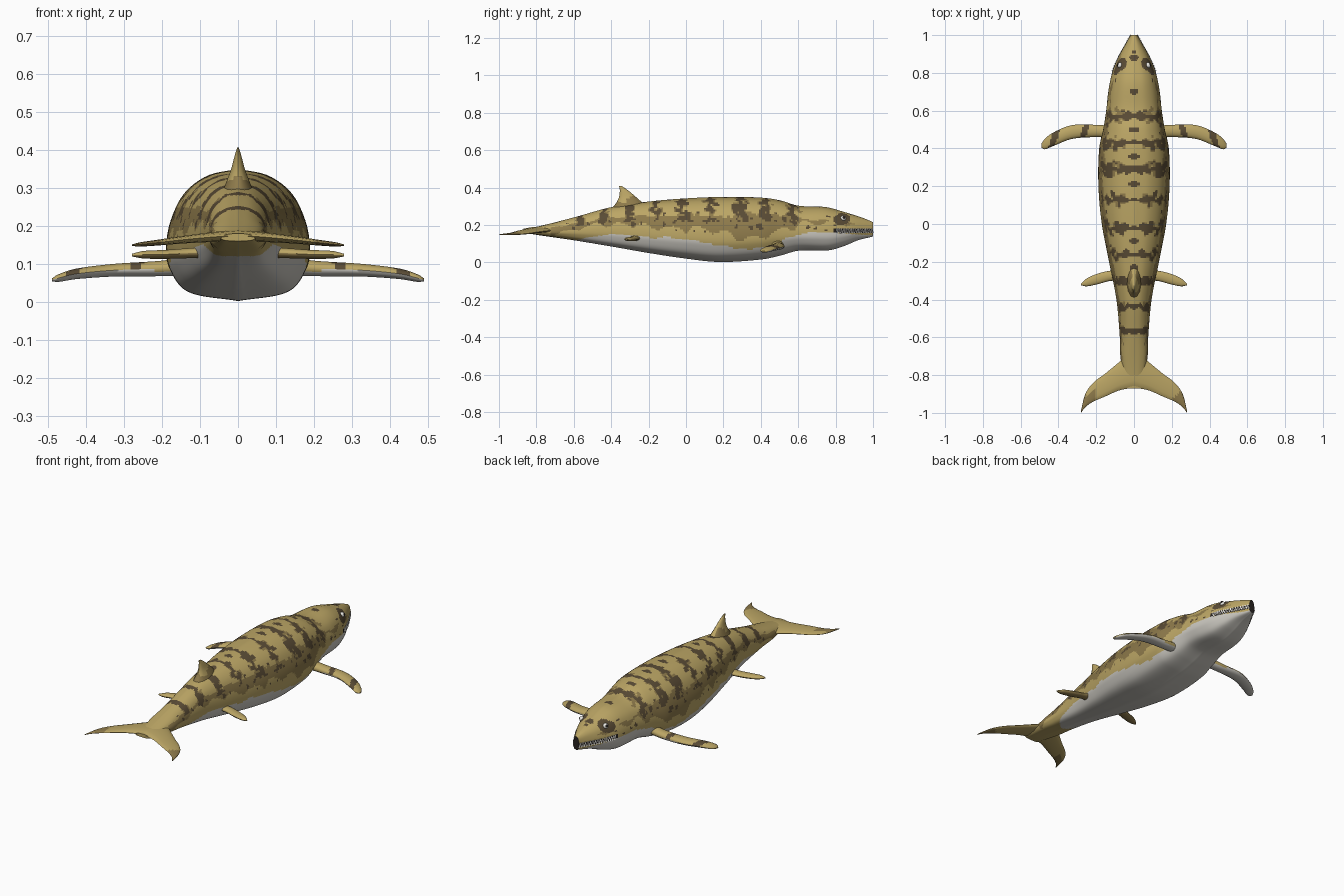
import bpy, bmesh, math
from mathutils import Vector, noise

if "Cube" in bpy.data.objects:
    bpy.data.objects.remove(bpy.data.objects["Cube"])


def material(name, col):
    m = bpy.data.materials.new(name)
    m.diffuse_color = (*col, 1)
    m.use_nodes = True
    m.node_tree.nodes["Principled BSDF"].inputs["Base Color"].default_value = m.diffuse_color
    return m


TAN, OLIVE, BROWN, BELLY, WHITE, BLACK = range(6)
MATS = [material("sand_tan", (0.50, 0.38, 0.13)), material("olive_brown", (0.27, 0.195, 0.07)),
        material("dark_brown", (0.10, 0.07, 0.035)), material("belly_grey", (0.60, 0.58, 0.53)),
        material("tooth_white", (0.85, 0.84, 0.80)), material("mouth_black", (0.02, 0.016, 0.014))]


def curve(table, t):
    """Smooth interpolation through (t, value) pairs."""
    n = len(table)
    if t <= table[0][0]:
        return table[0][1]
    if t >= table[-1][0]:
        return table[-1][1]
    i = max(k for k in range(n - 1) if table[k][0] <= t)

    def slope(k):
        a, b = table[max(k - 1, 0)], table[min(k + 1, n - 1)]
        return (b[1] - a[1]) / (b[0] - a[0])
    (t0, v0), (t1, v1) = table[i], table[i + 1]
    h = t1 - t0
    s = (t - t0) / h
    return ((2*s**3 - 3*s**2 + 1) * v0 + (s**3 - 2*s**2 + s) * h * slope(i)
            + (3*s**2 - 2*s**3) * v1 + (s**3 - s**2) * h * slope(i + 1))


# Body outlines along the length
TOP = [(-.87, .18), (-.8, .19), (-.6, .24), (-.4, .295), (-.2, .325), (0, .342), (.2, .35), (.4, .346),
       (.5, .332), (.6, .303), (.75, .295), (.85, .268), (.95, .236), (1, .215)]
BOTTOM = [(-.87, .16), (-.8, .147), (-.6, .118), (-.4, .085), (-.2, .05), (0, .02), (.18, .002), (.4, .015),
          (.5, .035), (.6, .062), (.76, .064), (.84, .085), (.92, .118), (1, .138)]
WIDTH = [(-.87, .045), (-.7, .072), (-.6, .075), (-.4, .093), (-.2, .132), (0, .17), (.2, .188), (.4, .184),
         (.5, .163), (.6, .147), (.7, .136), (.8, .116), (.88, .084), (.95, .046), (1, .018)]
# Half section from keel to crown: share of width, share of height
SEC_X = [(0, 0), (.2, .70), (.36, .96), (.48, 1), (.62, .93), (.76, .74), (.88, .42), (1, 0)]
SEC_Z = [(0, 0), (.2, .07), (.36, .25), (.48, .42), (.62, .62), (.76, .82), (.88, .95), (1, 1)]


def surface(y, u):
    lo, hi = curve(BOTTOM, y), curve(TOP, y)
    return Vector((curve(WIDTH, y) * curve(SEC_X, u), y, lo + (hi - lo) * curve(SEC_Z, u)))


def surface_at(y, z):
    a, b = 0.0, 1.0
    for _ in range(20):
        m = (a + b) / 2
        a, b = (m, b) if surface(y, m).z < z else (a, m)
    return surface(y, a)


def finish(name, bm, paint=None, angle=50):
    bmesh.ops.recalc_face_normals(bm, faces=bm.faces)
    if paint:
        for f in bm.faces:
            f.material_index = paint(f.calc_center_median(), f.normal)
    me = bpy.data.meshes.new(name)
    bm.to_mesh(me)
    bm.free()
    for m in MATS:
        me.materials.append(m)
    ob = bpy.data.objects.new(name, me)
    bpy.context.collection.objects.link(ob)
    bpy.ops.object.select_all(action='DESELECT')
    ob.select_set(True)
    bpy.context.view_layer.objects.active = ob
    bpy.ops.object.shade_smooth_by_angle(angle=math.radians(angle))
    return ob


def loft(bm, rings):
    vs = [[bm.verts.new(p) for p in r] for r in rings]
    for a, b in zip(vs, vs[1:]):
        for i in range(len(a)):
            j = (i + 1) % len(a)
            bm.faces.new((a[i], a[j], b[j], b[i]))
    bm.faces.new(vs[0])
    bm.faces.new(vs[-1])


# Camouflage rules
BELLY_LINE = [(-.7, .10), (-.55, .13), (-.35, .15), (-.2, .135), (0, .125), (.15, .10), (.3, .075), (.42, .08),
              (.55, .13), (.65, .16), (.8, .152), (1, .15)]
BARS = [-.57, -.44, -.3, -.16, -.02, .13, .29, .43, .57]


def body_paint(c, n):
    x, y, z = abs(c.x), c.y, c.z
    wob = noise.noise(Vector((x * 14, y * 14, z * 14 + 3)))
    fine = noise.noise(Vector((x * 30, y * 30, z * 30)))
    hi, lo = curve(TOP, y), curve(BOTTOM, y)
    h = (z - lo) / (hi - lo)
    scallop = abs(math.sin(y * 22))
    if y > .79 and .158 < z < .178:
        return BLACK
    if y > -.68 and z < curve(BELLY_LINE, y) + .012 * wob:
        return BELLY
    if y < -.72:
        return TAN
    if math.hypot(y - .835, (z - .235) * 1.3) < .042 + .012 * wob and x > .04:
        return BROWN
    if y > .9:
        return BROWN if x < .012 and y < .92 else TAN
    # dark cross bars, broken into blotches
    d = min(abs(y + .05 * fine * x / .1 - b) for b in BARS)
    if h > .62 and d < .02 + .014 * wob - (.008 if x < .03 else 0):
        return BROWN
    if x < .045 and min(math.hypot((y - s) / .028, x / .042) for s in (.88, .7, .5, .36, .21, -.09, -.23)) < .6:
        return BROWN
    if .45 < h < .8 and fine > .42:
        return BROWN
    # pale scalloped edge over the belly, olive flank, pale saddles on the back
    if z < curve(BELLY_LINE, y) + .035 + .03 * scallop + .02 * wob:
        return TAN
    if h > .80 - .10 * (min(d, .07) / .07) + .06 * wob:
        return TAN if d > .028 or x < .05 else OLIVE
    return OLIVE


# Body
NY, NS = 230, 44
bm = bmesh.new()
rings = []
for i in range(NY + 1):
    y = -.87 + 1.87 * i / NY
    half = [surface(y, k / NS) for k in range(NS + 1)]
    rings.append(half + [Vector((-p.x, p.y, p.z)) for p in half[-2:0:-1]])
loft(bm, rings)
finish("body", bm, body_paint)


def fin(name, stations, paint, sides=(1, -1), upright=False, steps=40, n=14):
    """Stations: (span, leading y, trailing y, height, thickness)."""
    for s in sides:
        bm = bmesh.new()
        rings = []
        a0, a1 = stations[0][0], stations[-1][0]
        for i in range(steps + 1):
            t = a0 + (a1 - a0) * i / steps
            le, tr, h, th = (curve([(q[0], q[k]) for q in stations], t) for k in range(1, 5))
            ring = []
            for k in range(n):
                a = 2 * math.pi * k / n
                y = (le + tr) / 2 + (le - tr) / 2 * math.cos(a)
                off = th / 2 * math.sin(a)
                ring.append((off, y, t) if upright else (s * t, y, h + off))
            rings.append(ring)
        loft(bm, rings)
        side = "" if upright else ("_right" if s > 0 else "_left")
        finish(name + side, bm, paint)


def flipper_paint(c, n):
    x = abs(c.x) + .3 * (c.y - .46)
    if n.z < -.35:
        return BELLY
    if any(abs(x - b) < .016 for b in (.27, .42)) and c.y > .44 - .2 * (abs(c.x) - .27):
        return BROWN
    return TAN


def pelvic_paint(c, n):
    return OLIVE if n.z < -.35 else TAN


def fluke_paint(c, n):
    return OLIVE if abs(c.x) > .2 and c.y < -.9 - .02 * math.sin(c.x * 40) else TAN


def dorsal_paint(c, n):
    return OLIVE if c.z < .335 + .02 * math.sin(c.y * 60) else TAN


# Front flippers, rear flippers, tail fluke and back fin
fin("front_flipper", [(.13, .52, .455, .095, .05), (.2, .525, .46, .088, .042), (.33, .523, .45, .083, .034),
                      (.43, .483, .412, .073, .028), (.475, .448, .395, .062, .02), (.49, .425, .405, .058, .008)],
    flipper_paint)
fin("rear_flipper", [(.08, -.245, -.3, .13, .03), (.13, -.248, -.302, .128, .027), (.19, -.262, -.318, .125, .024),
                     (.25, -.288, -.33, .124, .02), (.28, -.315, -.325, .123, .007)], pelvic_paint)
fin("tail_fluke", [(0, -.66, -.867, .175, .032), (.075, -.728, -.88, .17, .026), (.15, -.79, -.912, .163, .02),
                   (.22, -.845, -.943, .155, .015), (.26, -.905, -.972, .151, .011), (.28, -.985, -1, .149, .004)],
    fluke_paint)
fin("back_fin", [(.27, -.19, -.41, 0, .10), (.32, -.235, -.372, 0, .06), (.35, -.268, -.358, 0, .037),
                 (.385, -.31, -.354, 0, .018), (.407, -.342, -.358, 0, .004)],
    dorsal_paint, sides=(1,), upright=True)


# Teeth: interlocking rows of small cones along the mouth
def tooth(bm, root, tip, r=.0055):
    ring = [bm.verts.new(root + Vector((r * math.cos(a), r * math.sin(a), 0)))
            for a in (k * math.pi / 2 for k in range(4))]
    top = bm.verts.new(tip)
    for k in range(4):
        bm.faces.new((ring[k], ring[(k + 1) % 4], top))
    bm.faces.new(ring)


for label, z0, z1, shift in (("upper_teeth", .180, .161, 0), ("lower_teeth", .156, .175, .006)):
    bm = bmesh.new()
    for i in range(16):
        y = .805 + .0125 * i + shift
        for s in (1, -1):
            root, tip = surface_at(min(y, .998), z0), surface_at(min(y, .998), z1)
            tip.x += .002
            root.x, tip.x = root.x * s, tip.x * s
            tooth(bm, root, tip)
    finish(label, bm, lambda c, n: WHITE, 20)

# Eyes with dark pupils
for s, side in ((1, "right"), (-1, "left")):
    p = surface_at(.84, .235)
    for name, r, out, mat in (("eye", .015, 0, WHITE), ("pupil", .009, .009, BLACK)):
        bm = bmesh.new()
        bmesh.ops.create_uvsphere(bm, u_segments=16, v_segments=10, radius=r)
        bmesh.ops.translate(bm, verts=bm.verts, vec=(s * (p.x - .003 + out * .8), .84 + out * .3, p.z + out * .35))
        finish(f"{name}_{side}", bm, lambda c, n, m=mat: m)
